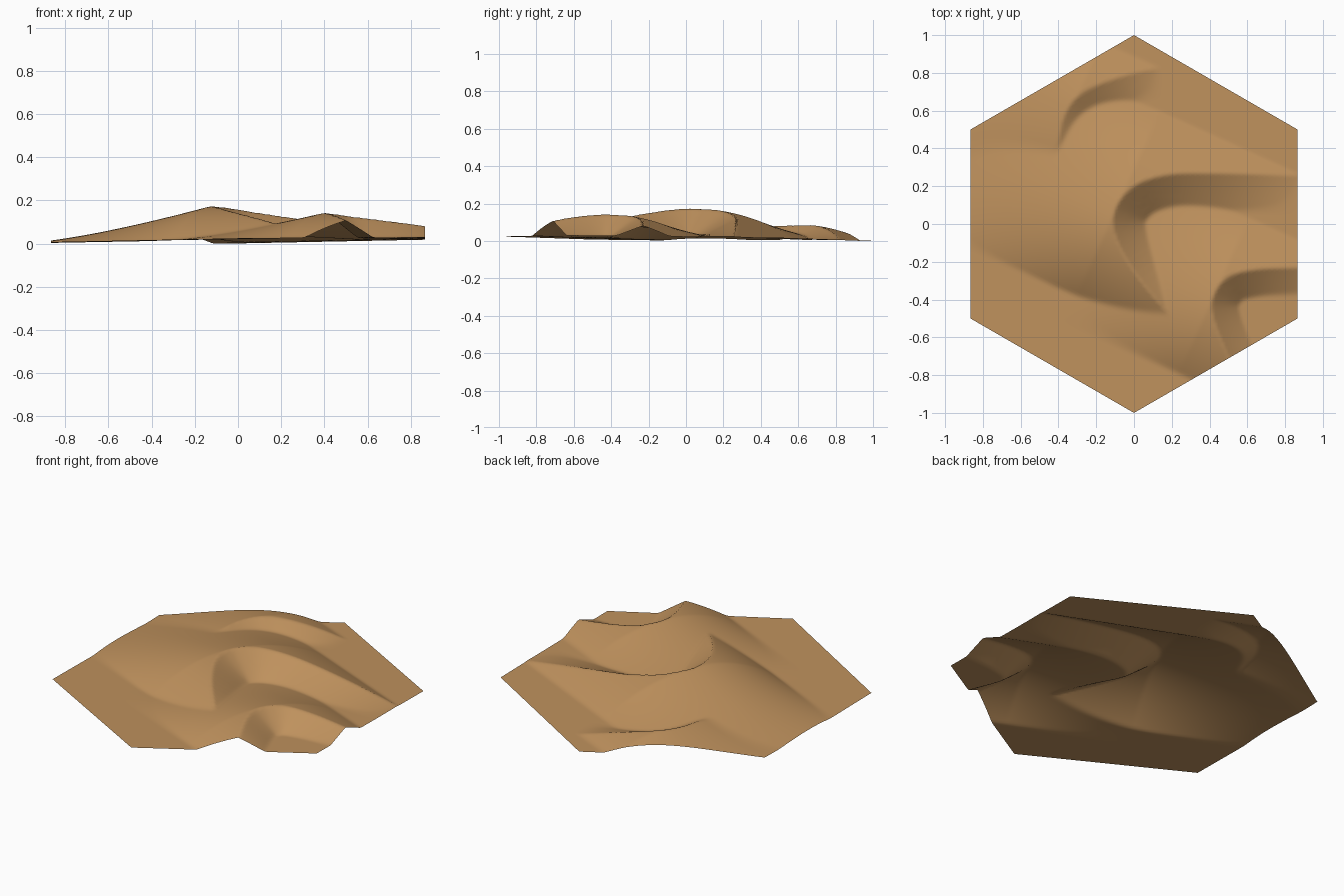
import bpy, bmesh, math
from mathutils import Vector

if "Cube" in bpy.data.objects:
    bpy.data.objects.remove(bpy.data.objects["Cube"])

WIND = Vector((0.91, -0.41))
ACROSS = Vector((0.41, 0.91))


def smooth_path(pts, steps=6):
    """Rounded path through the control points."""
    p = [Vector(q) for q in pts]
    p = [2 * p[0] - p[1]] + p + [2 * p[-1] - p[-2]]
    out = []
    for a, b, c, d in zip(p, p[1:], p[2:], p[3:]):
        for i in range(steps):
            t = i / steps
            out.append(0.5 * (2 * b + (c - a) * t + (2 * a - 5 * b + 4 * c - d) * t * t
                              + (3 * b - a - 3 * c + d) * t ** 3))
    return out + [p[-2]]


class Dune:
    """A windward ramp, cut by a slip face inside a curved crest."""

    def __init__(self, height, start, top, mid, south, north, slip, crest):
        self.height, self.start, self.top = height, start, top
        self.mid, self.south, self.north, self.slip = mid, south, north, slip
        self.crest = smooth_path(crest)

    def windward(self, p):
        ramp = (p.dot(WIND) - self.start) / (self.top - self.start)
        ramp = min(max(ramp, 0), 1) ** 1.3
        side = p.dot(ACROSS) - self.mid
        side /= self.north if side > 0 else self.south
        return self.height * ramp * max(0, 1 - side * side)

    def at(self, p):
        best = None
        for a, b in zip(self.crest, self.crest[1:]):
            ab = b - a
            t = min(max((p - a).dot(ab) / ab.length_squared, 0), 1)
            c = a + ab * t
            d = (p - c).length
            if best is None or d < best[0]:
                best = (d, c, ab.x * (p.y - a.y) - ab.y * (p.x - a.x))
        d, c, turn = best
        if turn <= 0:
            return self.windward(p)
        return self.windward(c) * max(0, 1 - d / self.slip)


# Crests run from the north arm round the nose to the south arm
dunes = [
    Dune(0.166, -1.05, -0.12, 0.0, 0.48, 0.6, 0.21,
         [(1.1, 0.24), (0.8, 0.26), (0.4, 0.27), (0.17, 0.26), (0, 0.2), (-0.1, 0.08),
          (-0.1, -0.06), (0, -0.25), (0.2, -0.5), (0.4, -0.75)]),
    Dune(0.09, -1.25, -0.55, 0.42, 0.5, 0.39, 0.16,
         [(0.3, 0.84), (0.1, 0.82), (-0.1, 0.77), (-0.28, 0.69), (-0.37, 0.57),
          (-0.4, 0.4), (-0.38, 0.2)]),
    Dune(0.122, -0.25, 0.54, -0.2, 0.43, 0.48, 0.15,
         [(1.1, -0.22), (0.86, -0.23), (0.65, -0.24), (0.5, -0.28), (0.42, -0.38),
          (0.42, -0.5), (0.5, -0.71), (0.6, -0.95)]),
]


def soft_max(a, b, k=0.008):
    h = max(k - abs(a - b), 0) / k
    return max(a, b) + h * h * k / 4


def ground(p):
    h = 0
    for dune in dunes:
        h = soft_max(h, dune.at(p))
    return 0.016 + 0.013 * p.x - 0.012 * p.y + h


# Hexagonal sheet of sand
bm = bmesh.new()
bmesh.ops.create_circle(bm, cap_ends=True, cap_tris=True, segments=6, radius=1)
bmesh.ops.subdivide_edges(bm, edges=bm.edges[:], cuts=63, use_grid_fill=True)
for v in bm.verts:
    v.co.z = ground(v.co.xy)
low = min(v.co.z for v in bm.verts)
for v in bm.verts:
    v.co.z -= low
bmesh.ops.recalc_face_normals(bm, faces=bm.faces[:])
if sum(f.normal.z for f in bm.faces) < 0:
    bmesh.ops.reverse_faces(bm, faces=bm.faces[:])
for f in bm.faces:
    f.smooth = True
mesh = bpy.data.meshes.new("sand_dunes")
bm.to_mesh(mesh)
bm.free()

sand = bpy.data.materials.new("sand")
sand.use_nodes = True
colour = (0.52, 0.285, 0.11, 1)
sand.diffuse_color = colour
sand.node_tree.nodes["Principled BSDF"].inputs["Base Color"].default_value = colour
mesh.materials.append(sand)
bpy.context.collection.objects.link(bpy.data.objects.new("sand_dunes", mesh))
